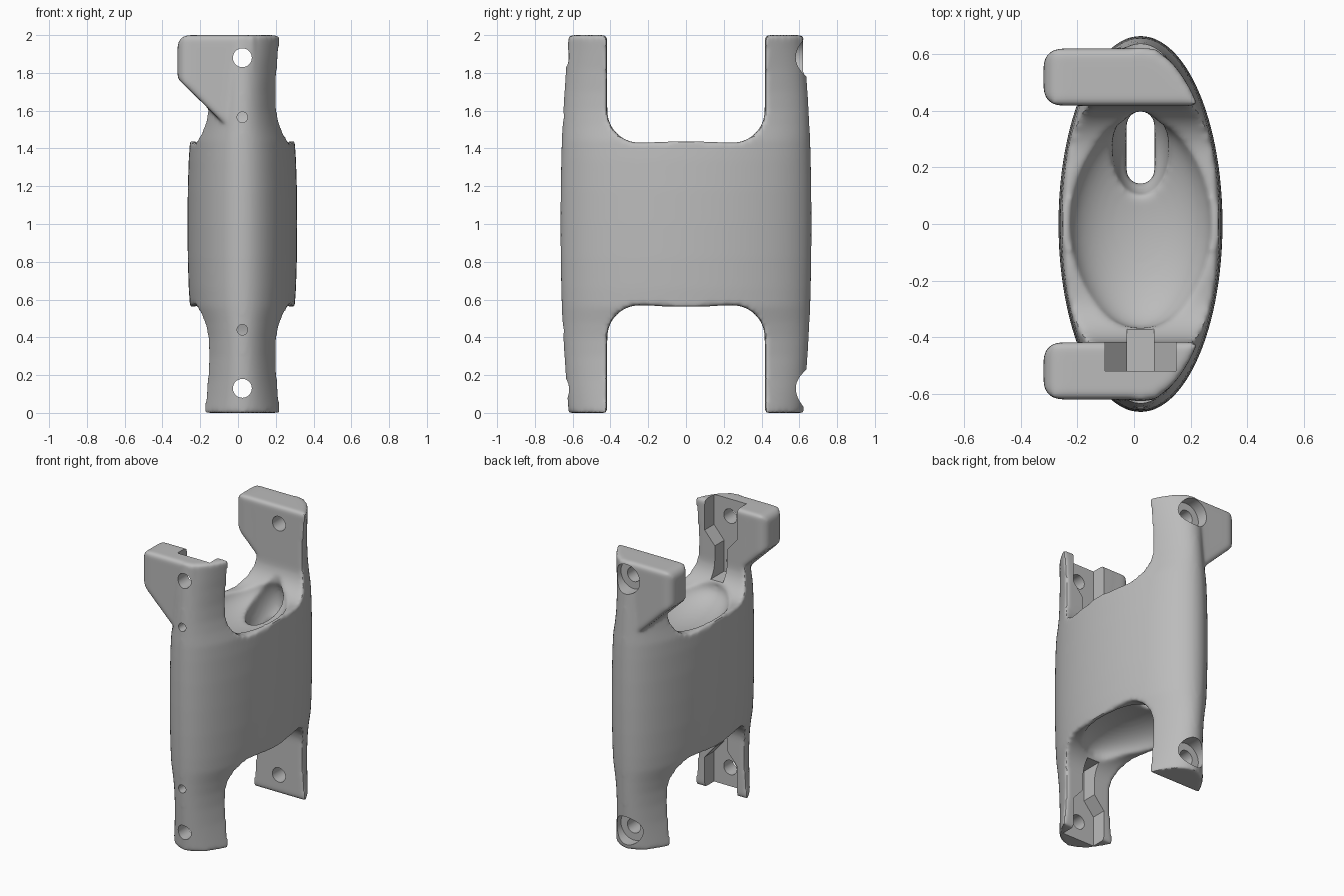
import bpy, bmesh, math
from mathutils import Vector, Matrix

old = bpy.data.objects.get("Cube")
if old:
    bpy.data.objects.remove(old)

CX = 0.023          # centre line of the handle body
cutters = []

grey = bpy.data.materials.new("plain grey")
grey.use_nodes = True
grey.diffuse_color = (0.5, 0.5, 0.5, 1)
grey.node_tree.nodes["Principled BSDF"].inputs["Base Color"].default_value = (0.5, 0.5, 0.5, 1)


def make_object(name, bm):
    bmesh.ops.recalc_face_normals(bm, faces=bm.faces)
    mesh = bpy.data.meshes.new(name)
    bm.to_mesh(mesh)
    bm.free()
    mesh.materials.append(grey)
    obj = bpy.data.objects.new(name, mesh)
    bpy.context.collection.objects.link(obj)
    return obj


def helper(name, bm):
    obj = make_object(name, bm)
    obj.hide_render = True
    cutters.append(obj)
    return obj


def prism(points, place, lo, hi):
    """Extrude a 2D outline from lo to hi; place maps (u, v, w) to a point."""
    bm = bmesh.new()
    low = [bm.verts.new(place(u, v, lo)) for u, v in points]
    high = [bm.verts.new(place(u, v, hi)) for u, v in points]
    bm.faces.new(low)
    bm.faces.new(high)
    for i in range(len(points)):
        j = (i + 1) % len(points)
        bm.faces.new((low[i], low[j], high[j], high[i]))
    return bm


def arc(cu, cv, r, start, end, n=12):
    return [(cu + r * math.cos(math.radians(start + (end - start) * i / n)),
             cv + r * math.sin(math.radians(start + (end - start) * i / n))) for i in range(n + 1)]


def along_x(u, v, w): return (w, u, v)
def along_y(u, v, w): return (u, w, v)
def along_z(u, v, w): return (u, v, w)


def flip(points):
    return [(u, 2 - v) for u, v in points]


def cylinder(z, r, y0, y1):
    return helper("hole_cutter", prism(arc(CX, z, r, 0, 352.5, 47), along_y, y0, y1))


def ellipsoid(y, z, rx, ry, rz):
    bm = bmesh.new()
    bmesh.ops.create_uvsphere(bm, u_segments=40, v_segments=24, radius=1)
    bmesh.ops.transform(bm, verts=bm.verts, matrix=Matrix.Translation((CX, y, z)) @ Matrix.Diagonal((rx, ry, rz, 1)))
    return helper("bowl_cutter", bm)


def boolean(obj, tool, op):
    m = obj.modifiers.new(op.lower(), 'BOOLEAN')
    m.operation, m.object, m.solver = op, tool, 'EXACT'


# Body: stacked elliptical sections, symmetric top to bottom
half = [(0, .277, .622), (.08, .264, .628), (.18, .248, .636), (.3, .239, .644), (.4, .242, .65),
        (.48, .256, .654), (.56, .277, .658), (.66, .284, .661), (.82, .289, .664), (1, .29, .665)]
rings = half + [(2 - z, a, b) for z, a, b in reversed(half[:-1])]
bm = bmesh.new()
N = 96
loops = [[bm.verts.new((CX + a * math.cos(math.tau * i / N), b * math.sin(math.tau * i / N), z))
          for i in range(N)] for z, a, b in rings]
for lower, upper in zip(loops, loops[1:]):
    for i in range(N):
        j = (i + 1) % N
        bm.faces.new((lower[i], lower[j], upper[j], upper[i]))
bm.faces.new(loops[0])
bm.faces.new(loops[-1])
body = make_object("handle_body", bm)

# Fork gaps at both ends, with rounded corners
R, W = 0.17, 0.417
gap = ([(-W, 2.3)] + arc(-W + R, 1.43 + R, R, 180, 270) + [(-.12, 1.437), (0, 1.44), (.12, 1.437)]
       + arc(W - R, 1.43 + R, R, 270, 360) + [(W, 2.3)])
for outline in (gap, flip(gap)):
    boolean(body, helper("gap_cutter", prism(outline, along_x, -.7, .7)), 'DIFFERENCE')

# Side lugs on the upper arms
lug = [(-.32, 2), (-.32, 1.77), (-.09, 1.545), (.08, 1.545), (.08, 2)]
for side in (-1, 1):
    bm = prism(lug, along_y, side * .418, side * .62)
    outer = [e for e in bm.edges if all(v.co.x < -.3 for v in e.verts)
             and any(v.co.z > 1.9 for v in e.verts)]
    bmesh.ops.bevel(bm, geom=outer, offset=.06, segments=6, profile=.5, affect='EDGES')
    boolean(body, helper("lug_block", bm), 'UNION')

# Dished floors and the vertical slot
for z in (1.45, .55):
    out = 1 if z > 1 else -1
    boolean(body, ellipsoid(0, z, .25, .37, .15), 'DIFFERENCE')
    boolean(body, ellipsoid(.265, z - out * .1, .1, .17, .2), 'DIFFERENCE')
slot = arc(CX, .35, .05, 0, 180) + arc(CX, .19, .05, 180, 360)
boolean(body, helper("slot_cutter", prism(slot, along_z, -.1, 2.1)), 'DIFFERENCE')

# Soften all edges of the cast shape
remesh = body.modifiers.new("remesh", 'REMESH')
remesh.mode, remesh.voxel_size = 'VOXEL', .0115
soft = body.modifiers.new("soften", 'SMOOTH')
soft.factor, soft.iterations = .5, 12

# Crisp pockets and grooves inside the front arms
pocket = [(CX - .125, 2.2), (CX - .125, 1.79), (CX - .047, 1.7), (CX - .047, 1.485),
          (CX + .047, 1.485), (CX + .047, 1.7), (CX + .125, 1.79), (CX + .125, 2.2)]
for outline in (pocket, flip(pocket)):
    boolean(body, helper("pocket_cutter", prism(outline, along_y, -.52, -.36)), 'DIFFERENCE')

# Bolt holes, rear counterbores and small front pin holes
for z in (1.88, .13):
    boolean(body, cylinder(z, .05, -.8, .8), 'DIFFERENCE')
    boolean(body, cylinder(z, .1, .54, .8), 'DIFFERENCE')
for z in (1.565, .44):
    boolean(body, cylinder(z, .028, -.8, -.45), 'DIFFERENCE')

# Bake the shape and drop the helpers
graph = bpy.context.evaluated_depsgraph_get()
baked = bpy.data.meshes.new_from_object(body.evaluated_get(graph))
body.modifiers.clear()
body.data = baked
baked.materials.clear()
baked.materials.append(grey)
baked.polygons.foreach_set("material_index", [0] * len(baked.polygons))
for tool in cutters:
    bpy.data.objects.remove(tool)

bpy.ops.object.select_all(action='DESELECT')
body.select_set(True)
bpy.context.view_layer.objects.active = body
bpy.ops.object.shade_smooth_by_angle(angle=math.radians(35))
